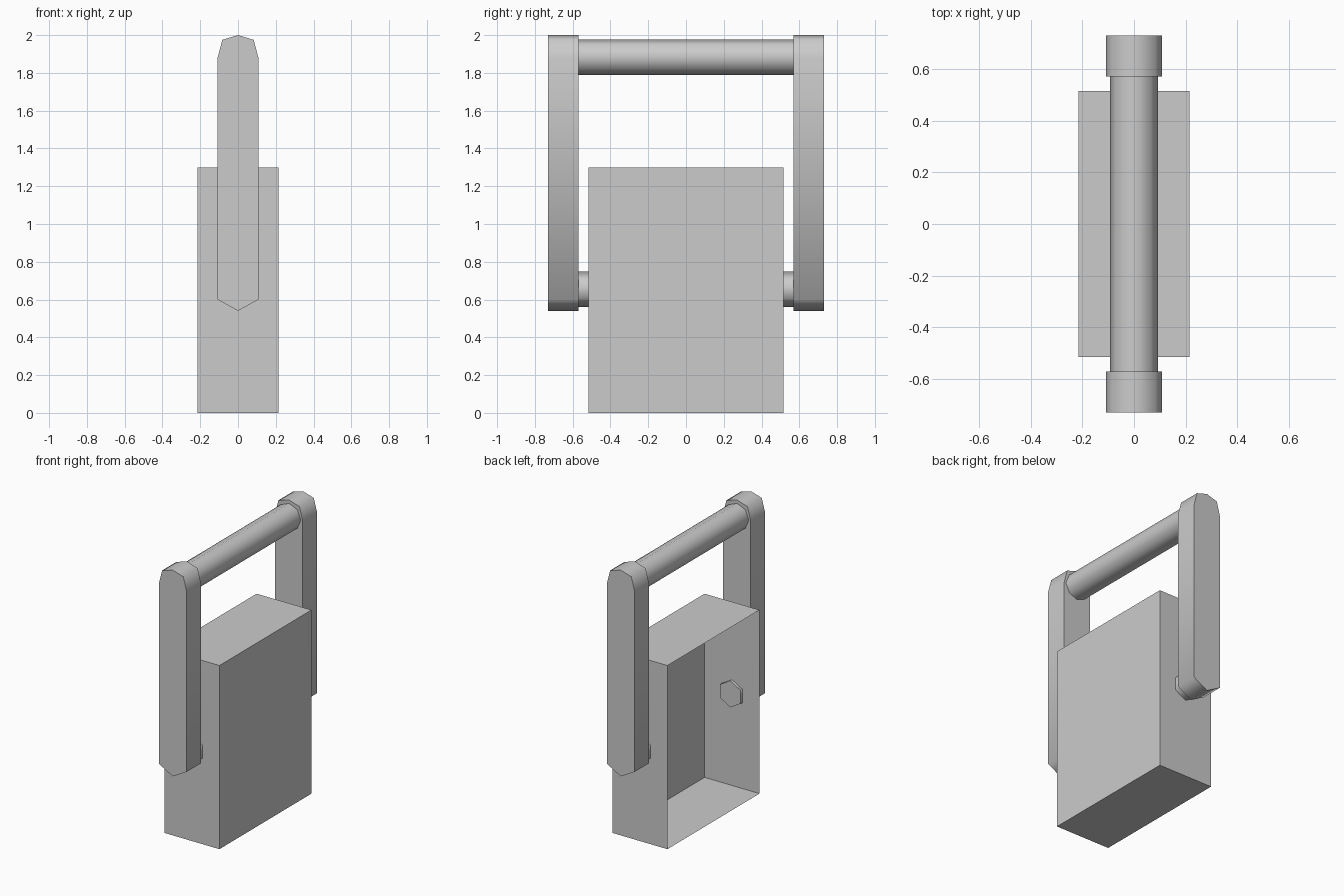
import bpy, bmesh
from math import cos, sin, pi, radians

if "Cube" in bpy.data.objects:
    bpy.data.objects.remove(bpy.data.objects["Cube"])


def prism(name, profile, y0, y1):
    """Extrude an (x, z) profile along y between y0 and y1."""
    bm = bmesh.new()
    face = bm.faces.new([bm.verts.new((x, y0, z)) for x, z in profile])
    ext = bmesh.ops.extrude_face_region(bm, geom=[face], use_keep_orig=True)
    for v in ext["geom"]:
        if isinstance(v, bmesh.types.BMVert):
            v.co.y = y1
    bmesh.ops.recalc_face_normals(bm, faces=bm.faces[:])
    return finish(name, bm, smooth=True)


def finish(name, bm, smooth=False):
    mesh = bpy.data.meshes.new(name)
    bm.to_mesh(mesh)
    bm.free()
    ob = bpy.data.objects.new(name, mesh)
    bpy.context.collection.objects.link(ob)
    if smooth:
        bpy.ops.object.select_all(action='DESELECT')
        ob.select_set(True)
        bpy.context.view_layer.objects.active = ob
        bpy.ops.object.shade_smooth_by_angle(angle=radians(65))
    return ob


def ring(sides, r, z):
    """Polygon with a corner pointing straight up."""
    return [(r * sin(2 * pi * i / sides), z + r * cos(2 * pi * i / sides))
            for i in range(sides)]


# Thin box, open on its left (-x) side
bm = bmesh.new()
bmesh.ops.create_cube(bm, size=1)
for v in bm.verts:
    v.co.x *= 0.43
    v.co.y *= 1.03
    v.co.z = (v.co.z + 0.5) * 1.3
bmesh.ops.delete(bm, geom=[f for f in bm.faces if f.normal.x < -0.5],
                 context='FACES')
finish("box_shell", bm)

# Side arms and hexagonal pivot pins, one pair per end
half = [(0, 0.54), (0.108, 0.60), (0.108, 1.88), (0.083, 1.975), (0, 2.0)]
arm = half + [(-x, z) for x, z in half[-2:0:-1]]
for label, s in (("front", -1), ("back", 1)):
    prism(label + "_arm", arm, s * 0.57, s * 0.73)
    prism(label + "_pivot_pin", ring(6, 0.094, 0.655), s * 0.495, s * 0.57)

# Octagonal grip bar between the arms
prism("grip_bar", ring(8, 0.093, 1.883), -0.57, 0.57)
